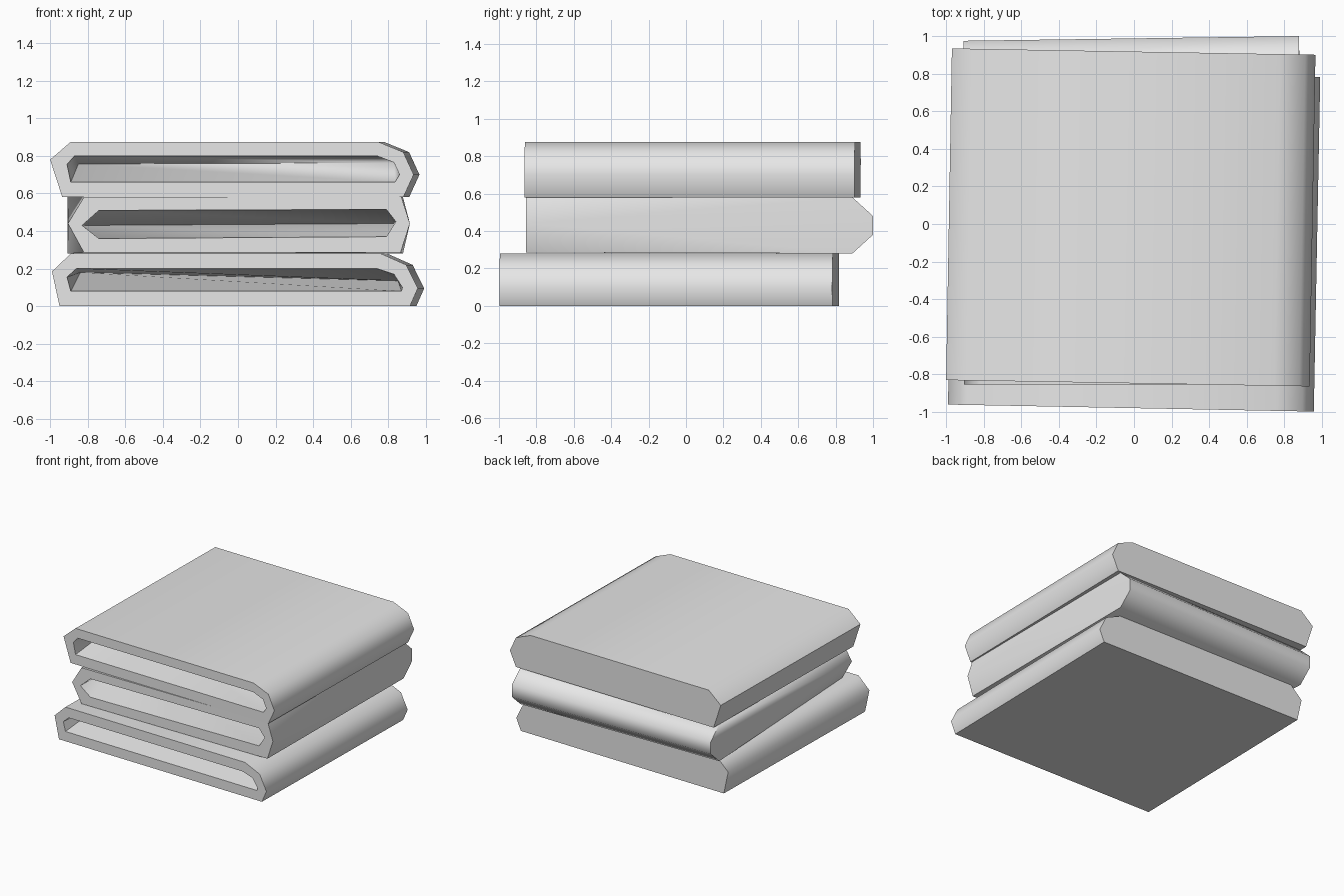
import bpy, bmesh, math
from mathutils import Vector

if "Cube" in bpy.data.objects:
    bpy.data.objects.remove(bpy.data.objects["Cube"], do_unlink=True)

grey = bpy.data.materials.new("pale_grey_cloth")
grey.use_nodes = True
grey.diffuse_color = (0.8, 0.8, 0.8, 1)
grey.node_tree.nodes["Principled BSDF"].inputs["Base Color"].default_value = (0.8, 0.8, 0.8, 1)


def pocketed_front(bm, rim, hole, ridge, turn, y_front, depth):
    """Front frame with a pocket that narrows to a ridge; returns the rim."""
    def put(p, back=0):
        return bm.verts.new((p[0] - back * math.tan(turn),
                             y_front + p[0] * math.tan(turn) + back, p[1]))
    outer = [put(p) for p in rim]
    inner = [put(p) for p in hole]
    ends = [put(p, depth) for p in ridge]
    side = [ends[0] if p[0] < 0 else ends[1] for p in hole]
    n = len(rim)
    for i in range(n):
        j = (i + 1) % n
        bm.faces.new((outer[i], outer[j], inner[j], inner[i]))
        pocket = [inner[i], inner[j], side[j]]
        if side[i] != side[j]:
            pocket.append(side[i])
        bm.faces.new(pocket)
    return outer


def finish(bm, name):
    bmesh.ops.recalc_face_normals(bm, faces=bm.faces)
    mesh = bpy.data.meshes.new(name)
    bm.to_mesh(mesh)
    bm.free()
    mesh.materials.append(grey)
    obj = bpy.data.objects.new(name, mesh)
    bpy.context.collection.objects.link(obj)
    bpy.ops.object.select_all(action='DESELECT')
    obj.select_set(True)
    bpy.context.view_layer.objects.active = obj
    bpy.ops.object.shade_smooth_by_angle(angle=math.radians(60))


def folded_towel(name, rim, hole, ridge, turn, y_front, length):
    bm = bmesh.new()
    front = pocketed_front(bm, rim, hole, ridge, turn, y_front, 0.6)
    step = Vector((-length * math.tan(turn), length, 0))
    back = [bm.verts.new(v.co + step) for v in front]
    for i in range(len(front)):
        j = (i + 1) % len(front)
        bm.faces.new((front[i], front[j], back[j], back[i]))
    bm.faces.new(back)
    finish(bm, name)


# Bottom and top towels: fold runs front to back
folded_towel("bottom_towel",
             [(-.99, .185), (-.89, .28), (.76, .28), (.895, .22), (.957, .095), (.915, 0), (-.95, 0)],
             [(-.91, .155), (-.86, .2), (.74, .2), (.83, .17), (.875, .1), (.87, .08), (-.89, .08)],
             [(-.85, .18), (.84, .135)], math.radians(-1.1), -.98, 1.78)
folded_towel("top_towel",
             [(-1, .78), (-.89, .875), (.745, .875), (.88, .82), (.935, .7), (.88, .58), (-.935, .58)],
             [(-.91, .755), (-.87, .8), (.74, .8), (.83, .765), (.86, .7), (.835, .66), (-.89, .66)],
             [(-.86, .757), (.82, .763)], math.radians(-1), -.848, 1.765)

# Middle towel: fold runs side to side, with the rounded edge at the back
bm = bmesh.new()
rim = pocketed_front(bm,
                     [(-.905, .44), (-.82, .58), (.87, .58), (.915, .44), (.865, .285), (-.82, .285)],
                     [(-.83, .43), (-.74, .51), (.79, .515), (.84, .45), (.79, .37), (-.74, .36)],
                     [(-.82, .43), (.83, .44)], 0, -.855, 0.6)
tip_l, top_l, top_r, tip_r, low_r, low_l = rim
fold = [(-.11, .58), (0, .48), (0, .38), (-.11, .28)]
left = [bm.verts.new((-.907, .975 + y, z)) for y, z in fold]
right = [bm.verts.new((.878, 1 + y, z)) for y, z in fold]
strip_l = [top_l] + left + [low_l]
strip_r = [top_r] + right + [low_r]
for i in range(5):
    bm.faces.new((strip_l[i], strip_l[i + 1], strip_r[i + 1], strip_r[i]))
    bm.faces.new((strip_l[i], strip_l[i + 1], tip_l))
    bm.faces.new((strip_r[i], strip_r[i + 1], tip_r))
finish(bm, "middle_towel")
